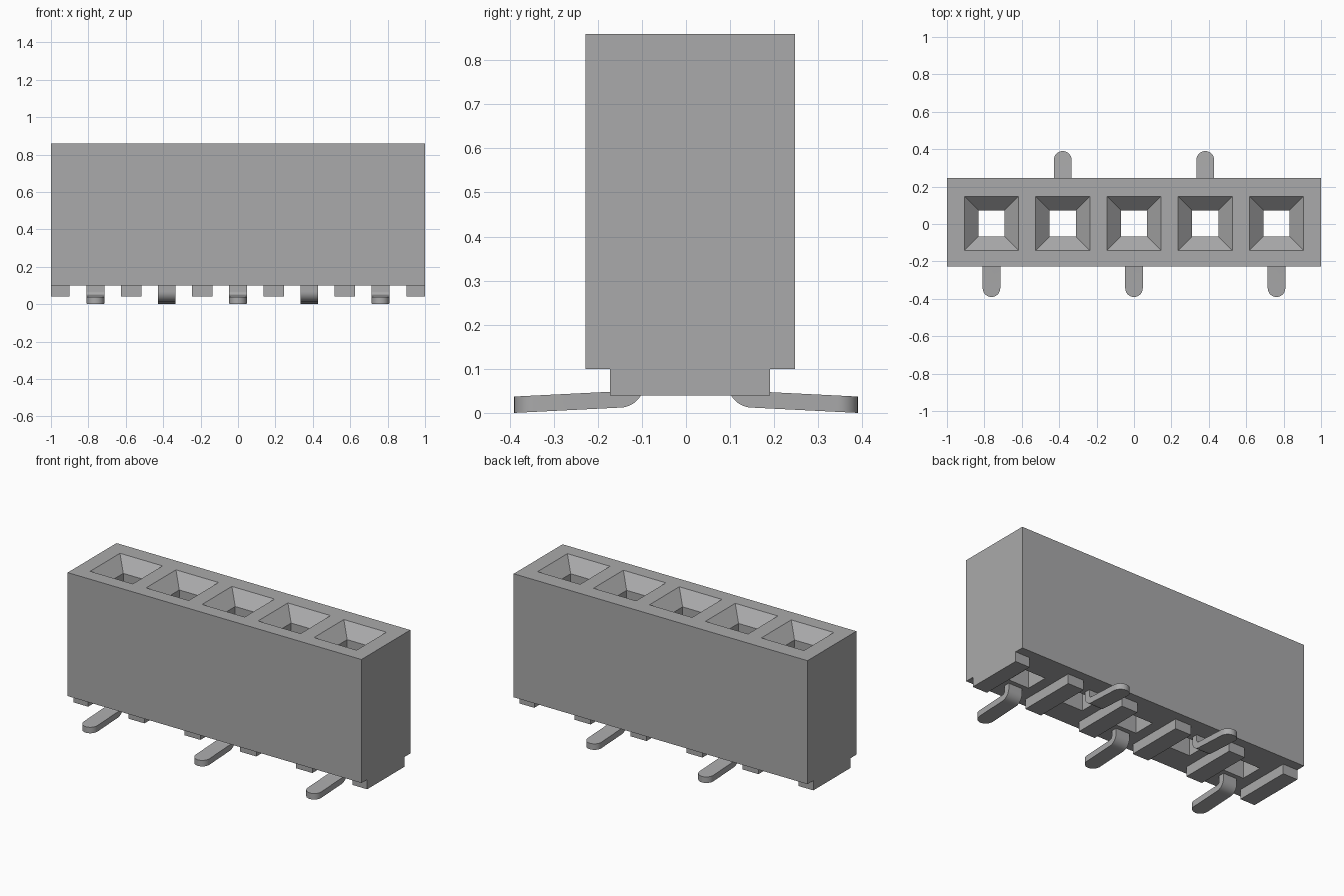
import bpy, bmesh

cube = bpy.data.objects.get("Cube")
if cube:
    bpy.data.objects.remove(cube, do_unlink=True)

PITCH = 0.381
SLOTS = [PITCH * i for i in range(-2, 3)]
BASE_Z, TOP_Z = 0.1, 0.86

grey = bpy.data.materials.new("plain grey")
grey.use_nodes = True
colour = (0.4, 0.4, 0.405, 1)
grey.diffuse_color = colour
grey.node_tree.nodes["Principled BSDF"].inputs["Base Color"].default_value = colour


def finish(name, bm):
    bmesh.ops.recalc_face_normals(bm, faces=bm.faces)
    mesh = bpy.data.meshes.new(name)
    bm.to_mesh(mesh)
    bm.free()
    mesh.materials.append(grey)
    obj = bpy.data.objects.new(name, mesh)
    bpy.context.collection.objects.link(obj)
    return obj


def loft(bm, rings):
    """Skin a stack of vertex rings and cap both ends."""
    loops = [[bm.verts.new(co) for co in ring] for ring in rings]
    n = len(loops[0])
    for a, b in zip(loops, loops[1:]):
        for i in range(n):
            j = (i + 1) % n
            bm.faces.new((a[i], a[j], b[j], b[i]))
    bm.faces.new(loops[0][::-1])
    bm.faces.new(loops[-1])


def rect(x0, x1, y0, y1, z):
    return [(x0, y0, z), (x1, y0, z), (x1, y1, z), (x0, y1, z)]


def box(name, x0, x1, y0, y1, z0, z1):
    bm = bmesh.new()
    loft(bm, [rect(x0, x1, y0, y1, z0), rect(x0, x1, y0, y1, z1)])
    return finish(name, bm)


# Housing with five funnel-mouthed through holes
housing = box("housing", -1, 1, -0.228, 0.247, BASE_Z, TOP_Z)
bm = bmesh.new()
for x in SLOTS:
    # Half width at each height, the last step continuing the funnel slope
    steps = [(0.07, 0), (0.07, TOP_Z - 0.075), (0.145, TOP_Z), (0.155, TOP_Z + 0.01)]
    loft(bm, [rect(x - h, x + h, 0.003 - h, 0.003 + h, z) for h, z in steps])
cutter = finish("hole_cutter", bm)
cutter.hide_render = True
cut = housing.modifiers.new("holes", "BOOLEAN")
cut.operation, cut.solver, cut.object = "DIFFERENCE", "EXACT", cutter
bpy.context.view_layer.objects.active = housing
bpy.ops.object.modifier_apply(modifier=cut.name)
bpy.data.objects.remove(cutter, do_unlink=True)

# Standoff ribs between the slots and at both ends
for i in range(6):
    x = PITCH * (i - 2.5)
    x0, x1 = max(-1, x - 0.055), min(1, x + 0.055)
    if i == 0:
        x0, x1 = -1, -0.9
    elif i == 5:
        x0, x1 = 0.9, 1
    box(f"standoff_rib_{i + 1}", x0, x1, -0.172, 0.19, 0.04, BASE_Z + 0.002)


# Bent surface-mount leads, alternating front and back
def lead(name, x, side):
    from math import sin, cos, radians
    cy, cz, outer, inner = 0.15, 0.067, 0.055, 0.018
    angles = [radians(a) for a in range(0, 91, 10)]
    arc = lambda r: [(cy - r * sin(a), cz - r * cos(a)) for a in angles]
    profile = [(0.39, 0.0)] + arc(outer) + [(cy - outer, 0.16), (cy - inner, 0.16)]
    profile += arc(inner)[::-1] + [(0.39, 0.037)]
    bm = bmesh.new()
    loft(bm, [[(x + s * 0.047, side * y, z) for y, z in profile] for s in (-1, 1)])
    # Round the tip in plan
    tip = [e for e in bm.edges
           if all(abs(v.co.y) > 0.389 for v in e.verts)
           and abs(e.verts[0].co.x - e.verts[1].co.x) < 0.001]
    bmesh.ops.bevel(bm, geom=tip, offset=0.0465, segments=8, profile=0.5, affect="EDGES")
    obj = finish(name, bm)
    bpy.ops.object.select_all(action="DESELECT")
    obj.select_set(True)
    bpy.context.view_layer.objects.active = obj
    bpy.ops.object.shade_smooth_by_angle()


for i, x in enumerate(SLOTS):
    back = i % 2
    lead(f"{'back' if back else 'front'}_lead_{i + 1}", x, 1 if back else -1)
